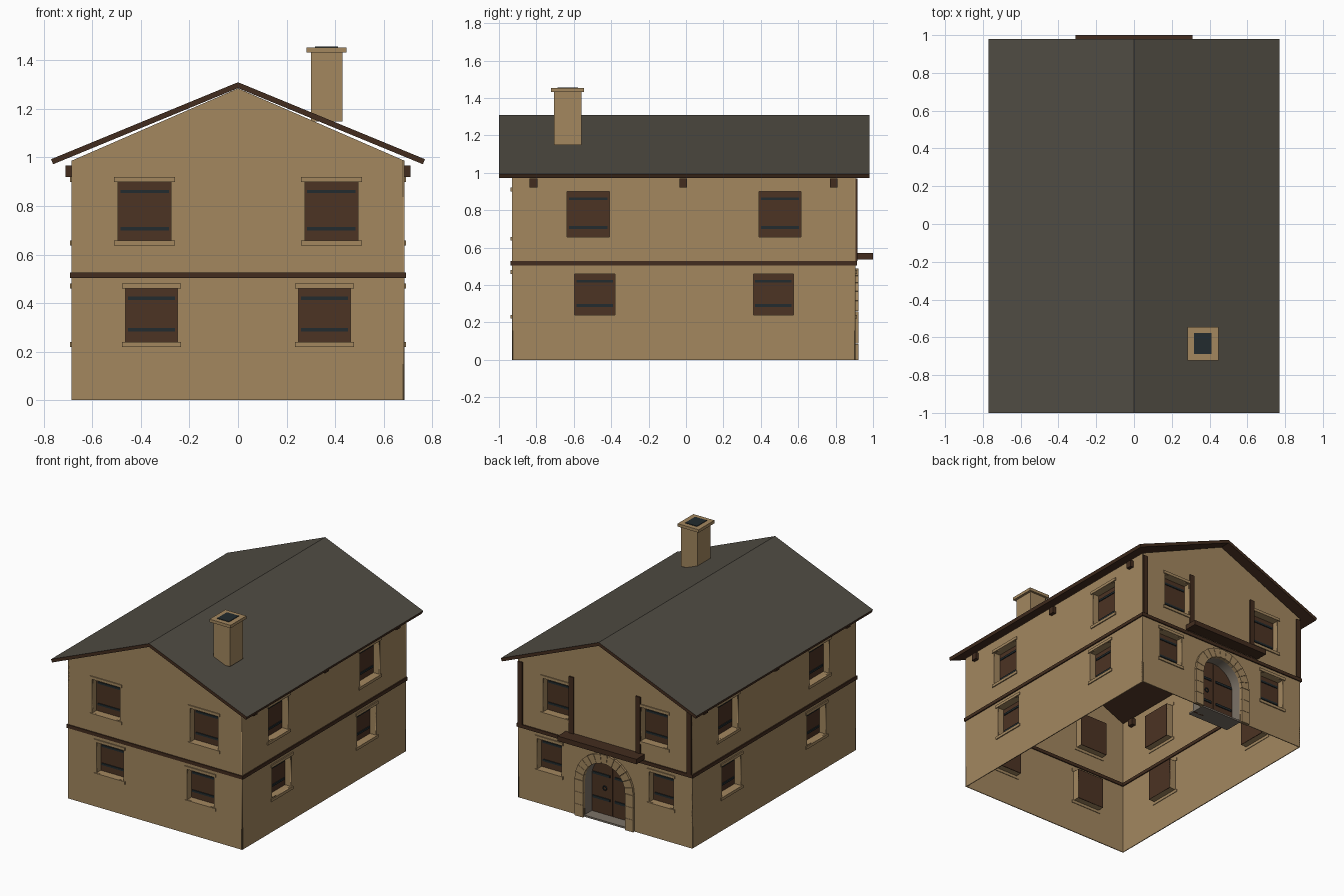
import bpy, bmesh
from math import pi, sin, cos
from mathutils import Matrix

if "Cube" in bpy.data.objects:
    bpy.data.objects.remove(bpy.data.objects["Cube"])


def material(name, rgb):
    linear = [((c / 255 + 0.055) / 1.055) ** 2.4 for c in rgb] + [1]
    m = bpy.data.materials.new(name)
    m.use_nodes = True
    m.diffuse_color = linear
    m.node_tree.nodes["Principled BSDF"].inputs["Base Color"].default_value = linear
    return m


MATS = [material("tan plaster", (163, 135, 95)), material("shutter wood", (76, 51, 35)),
        material("dark timber", (66, 44, 30)), material("dark iron", (34, 43, 46)),
        material("roof slate", (80, 76, 67)), material("grey stone", (124, 115, 103))]
PLASTER, WOOD, TIMBER, IRON, SLATE, STONE = range(len(MATS))


def rect(x0, x1, z0, z1):
    return [(x0, z0), (x1, z0), (x1, z1), (x0, z1)]


def prism(bm, pts, y0, y1, mat, tube=False):
    """Extrude a counter-clockwise x-z profile along y; a tube has no caps and faces inward."""
    f = [bm.verts.new((x, y0, z)) for x, z in pts]
    b = [bm.verts.new((x, y1, z)) for x, z in pts]
    n = len(pts)
    faces = [bm.faces.new((f[i], b[i], b[(i + 1) % n], f[(i + 1) % n])) for i in range(n)]
    if tube:
        bmesh.ops.reverse_faces(bm, faces=faces)
    else:
        faces += [bm.faces.new(f), bm.faces.new(b[::-1])]
    for face in faces:
        face.material_index = mat
    return faces


def add_object(name, mesh, frame):
    obj = bpy.data.objects.new(name, mesh)
    obj.matrix_world = frame
    bpy.context.scene.collection.objects.link(obj)
    return obj


def finish(name, bm, frame=Matrix()):
    mesh = bpy.data.meshes.new(name)
    bm.to_mesh(mesh)
    bm.free()
    for m in MATS:
        mesh.materials.append(m)
    return add_object(name, mesh, frame)


def block(name, pts, y0, y1, mat, frame=Matrix()):
    bm = bmesh.new()
    prism(bm, pts, y0, y1, mat)
    return finish(name, bm, frame)


def wall(name, outline, holes, frame):
    """Thin wall panel: a filled flat curve with window holes."""
    curve = bpy.data.curves.new(name, "CURVE")
    curve.dimensions = "2D"
    curve.fill_mode = "BOTH"
    curve.extrude = 0.003
    for pts in [outline] + holes:
        s = curve.splines.new("POLY")
        s.points.add(len(pts) - 1)
        for p, (x, z) in zip(s.points, pts):
            p.co = (x, z, 0, 1)
        s.use_cyclic_u = True
    helper = add_object(name + "_outline", curve, Matrix())
    deps = bpy.context.evaluated_depsgraph_get()
    mesh = bpy.data.meshes.new_from_object(helper.evaluated_get(deps))
    bpy.data.objects.remove(helper)
    mesh.name = name
    mesh.materials.clear()
    mesh.materials.append(MATS[PLASTER])
    mesh.polygons.foreach_set("material_index", [0] * len(mesh.polygons))
    add_object(name, mesh, frame @ Matrix.Translation((0, 0.003, 0)) @ Matrix.Rotation(pi / 2, 4, "X"))


def window(name, x0, x1, z0, z1, frame):
    """Recessed shutter with iron straps, lintel and sill."""
    bm = bmesh.new()
    prism(bm, rect(x0, x1, z0, z1), 0, 0.055, PLASTER, tube=True)
    prism(bm, rect(x0, x1, z0, z1), 0.05, 0.056, WOOD)
    for z in (z0 + 0.05, z1 - 0.04):
        prism(bm, rect(x0 + 0.01, x1 - 0.01, z - 0.007, z + 0.007), 0.044, 0.052, IRON)
    for z in (z0 - 0.02, z1):
        prism(bm, rect(x0 - 0.015, x1 + 0.015, z, z + 0.02), -0.007, 0.01, PLASTER)
    finish(name, bm, frame)


def arch(r, spring, n=24):
    """Arched doorway outline, counter-clockwise from the lower left."""
    arc = [(r * cos(pi * i / n), spring + r * sin(pi * i / n)) for i in range(n + 1)]
    return [(-r, 0), (r, 0)] + arc


HALF, FRONT, BACK = 0.685, 0.93, 0.907
EAVE, APEX = 0.987, 1.285
UPPER, LOWER = (0.657, 0.9), (0.24, 0.46)
DOOR_R, SPRING = 0.165, 0.26
gable = [(HALF, EAVE), (0, APEX), (-HALF, EAVE)]
door_edge = arch(DOOR_R, SPRING)


def facing(angle, dist):
    return Matrix.Rotation(angle, 4, "Z") @ Matrix.Translation((0, -dist, 0))


# Walls: name, frame, outline, upper window spans, lower window spans
side_spans = [(-0.635, -0.41), (0.39, 0.615)], [(-0.595, -0.38), (0.36, 0.575)]


def flip(spans):
    return [(-b, -a) for a, b in spans]


def both(a, b):
    return [(-b, -a), (a, b)]


back_frame = facing(pi, BACK)
walls = [
    ("front", facing(0, FRONT), [(-HALF, 0), (HALF, 0)] + gable, both(0.275, 0.495), both(0.25, 0.463)),
    ("back", back_frame, [(-HALF, 0), (-DOOR_R, 0)] + door_edge[:1:-1] + [(DOOR_R, 0), (HALF, 0)] + gable,
     both(0.28, 0.49), both(0.345, 0.535)),
    ("left", facing(pi / 2, HALF), rect(-FRONT, BACK, 0, EAVE), *side_spans),
    ("right", facing(-pi / 2, HALF), rect(-BACK, FRONT, 0, EAVE), *map(flip, side_spans)),
]
for name, frame, outline, upper, lower in walls:
    openings = [(a, b, *UPPER) for a, b in upper] + [(a, b, *LOWER) for a, b in lower]
    wall(name + "_wall", outline, [rect(*o) for o in openings], frame)
    for i, o in enumerate(openings):
        window(f"{name}_window_{i + 1}", *o, frame)

# Roof: slate on top, timber edges and underside
bm = bmesh.new()
profile = [(-0.762, 0.972), (0, 1.286), (0.762, 0.972), (0.77, 0.993), (0, 1.31), (-0.77, 0.993)]
prism(bm, profile, -1, 0.98, TIMBER)
bm.normal_update()
for face in bm.faces:
    if face.normal.z > 0.5:
        face.material_index = SLATE
finish("roof", bm)

# Timber band between the storeys
bm = bmesh.new()
for s in (-1, 1):
    prism(bm, rect(*sorted((s * 0.672, s * 0.693)), 0.503, 0.527), -0.937, 0.915, TIMBER)
for y0, y1 in ((-0.937, -0.917), (0.895, 0.915)):
    prism(bm, rect(-0.672, 0.672, 0.503, 0.527), y0, y1, TIMBER)
finish("storey_band", bm)

# Beam ends under the eaves
bm = bmesh.new()
for s in (-1, 1):
    for y in (-0.815, -0.015, 0.79):
        prism(bm, rect(*sorted((s * 0.65, s * 0.71)), 0.92, 0.968), y - 0.021, y + 0.021, TIMBER)
finish("beam_ends", bm)

# Timber posts and ledge on the back wall
bm = bmesh.new()
for x in (-0.665, -0.262, 0.262, 0.665):
    prism(bm, rect(x - 0.018, x + 0.018, 0.527, 0.97), -0.01, 0.005, TIMBER)
finish("back_posts", bm, back_frame)
block("door_ledge", rect(-0.31, 0.31, 0.535, 0.57), 0.9, 1.0, TIMBER)

# Stone door surround: jamb blocks and wedge stones
bm = bmesh.new()
inner, outer, gap = DOOR_R, 0.23, 0.0015
for s in (-1, 1):
    for i in range(3):
        h = SPRING / 3
        prism(bm, rect(*sorted((s * inner, s * outer)), i * h, (i + 1) * h - gap), -0.016, 0.01, PLASTER)
count = 13
for i in range(count):
    a0, a1 = pi * i / count + 0.006, pi * (i + 1) / count - 0.006
    wedge = [(r * cos(a), SPRING + r * sin(a)) for r, a in
             ((inner, a0), (outer, a0), (outer, a1), (inner, a1))]
    prism(bm, wedge, -0.016, 0.01, PLASTER)
finish("door_surround", bm, back_frame)

# Doorway lining and threshold
bm = bmesh.new()
for face in prism(bm, door_edge, 0, 0.1, STONE, tube=True):
    face.smooth = abs(face.normal.z) < 2 and len(face.verts) == 4
bm.faces.ensure_lookup_table()
bmesh.ops.delete(bm, geom=[bm.faces[0]], context="FACES")
finish("door_lining", bm, back_frame)
block("threshold", rect(-DOOR_R, DOOR_R, 0, 0.012), 0, 0.14, STONE, back_frame)

# Two door leaves with straps and a ring handle
for s, side in ((-1, "left"), (1, "right")):
    half = [p for p in door_edge if p[0] * s > 0.001]
    ends = [(s * 0.002, 0), (s * 0.002, SPRING + DOOR_R)]
    pts = ends[:1] + half + ends[1:] if s > 0 else half[:1] + ends[:1] + ends[1:] + half[1:]
    bm = bmesh.new()
    prism(bm, pts, 0.085, 0.1, WOOD)
    for z in (0.12, 0.29):
        prism(bm, rect(*sorted((s * 0.02, s * 0.155)), z - 0.008, z + 0.008), 0.078, 0.087, IRON)
    finish(side + "_door_leaf", bm, back_frame)
bpy.ops.mesh.primitive_torus_add(major_radius=0.014, minor_radius=0.004, major_segments=16, minor_segments=6)
ring = bpy.context.object
ring.name = "door_ring"
ring.data.materials.append(MATS[IRON])
ring.matrix_world = back_frame @ Matrix.Translation((-0.06, 0.08, 0.2)) @ Matrix.Rotation(pi / 2, 4, "X")

# Chimney with cap and flue
block("chimney_stack", rect(0.3, 0.43, 1.148, 1.432), -0.705, -0.56, PLASTER)
block("chimney_cap", rect(0.282, 0.447, 1.432, 1.453), -0.722, -0.545, PLASTER)
block("chimney_flue", rect(0.318, 0.411, 1.45, 1.457), -0.688, -0.578, IRON)
